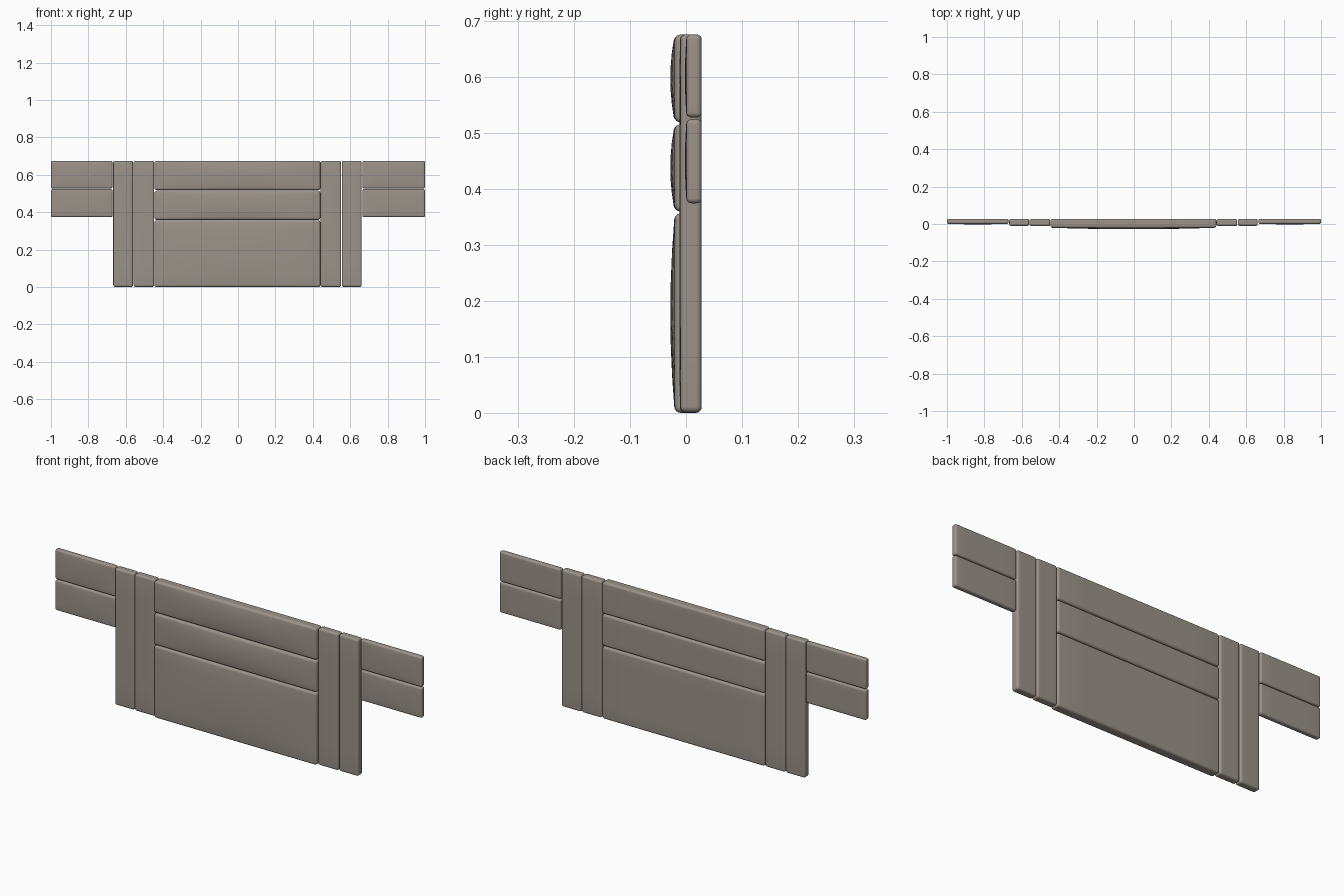
import bpy, bmesh
from mathutils import Vector

if "Cube" in bpy.data.objects:
    bpy.data.objects.remove(bpy.data.objects["Cube"])

fabric = bpy.data.materials.new("warm_grey_fabric")
fabric.diffuse_color = (0.33, 0.29, 0.255, 1)
fabric.use_nodes = True
fabric.node_tree.nodes["Principled BSDF"].inputs["Base Color"].default_value = fabric.diffuse_color

N = 14      # divisions per box edge
CORNER = 4  # divisions spent on each rounded edge
BACK = 0.028


def station(c, half, r):
    """Move an even -1..1 grid coordinate so divisions gather at the edges."""
    i = round((c + 1) / 2 * N)
    if i <= CORNER:
        return -half + r * i / CORNER
    if i >= N - CORNER:
        return half - r * (N - i) / CORNER
    return (half - r) * (2 * (i - CORNER) / (N - 2 * CORNER) - 1)


def cushion(name, x0, x1, z0, z1, front, bulge, r):
    """Rounded upholstered panel with a flat back and a softly domed front."""
    half = Vector(((x1 - x0) / 2, (BACK - front) / 2, (z1 - z0) / 2))
    mid = Vector(((x0 + x1) / 2, (BACK + front) / 2, (z0 + z1) / 2))
    bm = bmesh.new()
    bmesh.ops.create_cube(bm, size=2)
    bmesh.ops.subdivide_edges(bm, edges=bm.edges[:], cuts=N - 1, use_grid_fill=True)
    for v in bm.verts:
        p = Vector([station(v.co[k], half[k], r) for k in range(3)])
        core = Vector([max(r - half[k], min(half[k] - r, p[k])) for k in range(3)])
        p = core + (p - core).normalized() * r
        if p.y < 0:
            dome = (1 - (p.x / half.x) ** 2) * (1 - (p.z / half.z) ** 2)
            p.y -= bulge * dome * min(1, -p.y / (half.y - r * 0.3))
        v.co = p + mid
    for f in bm.faces:
        f.smooth = True
    me = bpy.data.meshes.new(name)
    bm.to_mesh(me)
    bm.free()
    me.materials.append(fabric)
    bpy.context.collection.objects.link(bpy.data.objects.new(name, me))


# wide centre cushions, bottom to top
for name, z0, z1 in (("centre_lower", 0.0, 0.356), ("centre_middle", 0.359, 0.515),
                     ("centre_upper", 0.518, 0.675)):
    cushion(name, -0.446, 0.440, z0, z1, -0.020, 0.008, 0.011)

# tall side posts and short wing cushions on both sides
for side, s in (("left", -1), ("right", 1)):
    def span(a, b):
        return sorted((s * a - 0.003, s * b - 0.003))
    cushion(side + "_inner_post", *span(0.445, 0.555), 0.001, 0.675, -0.011, 0.001, 0.010)
    cushion(side + "_outer_post", *span(0.558, 0.664), 0.001, 0.675, -0.010, 0.001, 0.010)
    wing = (-1.0, -0.671) if s < 0 else (0.665, 1.0)
    cushion(side + "_wing_lower", *wing, 0.374, 0.524, 0.001, 0.003, 0.009)
    cushion(side + "_wing_upper", *wing, 0.527, 0.675, 0.001, 0.003, 0.009)
